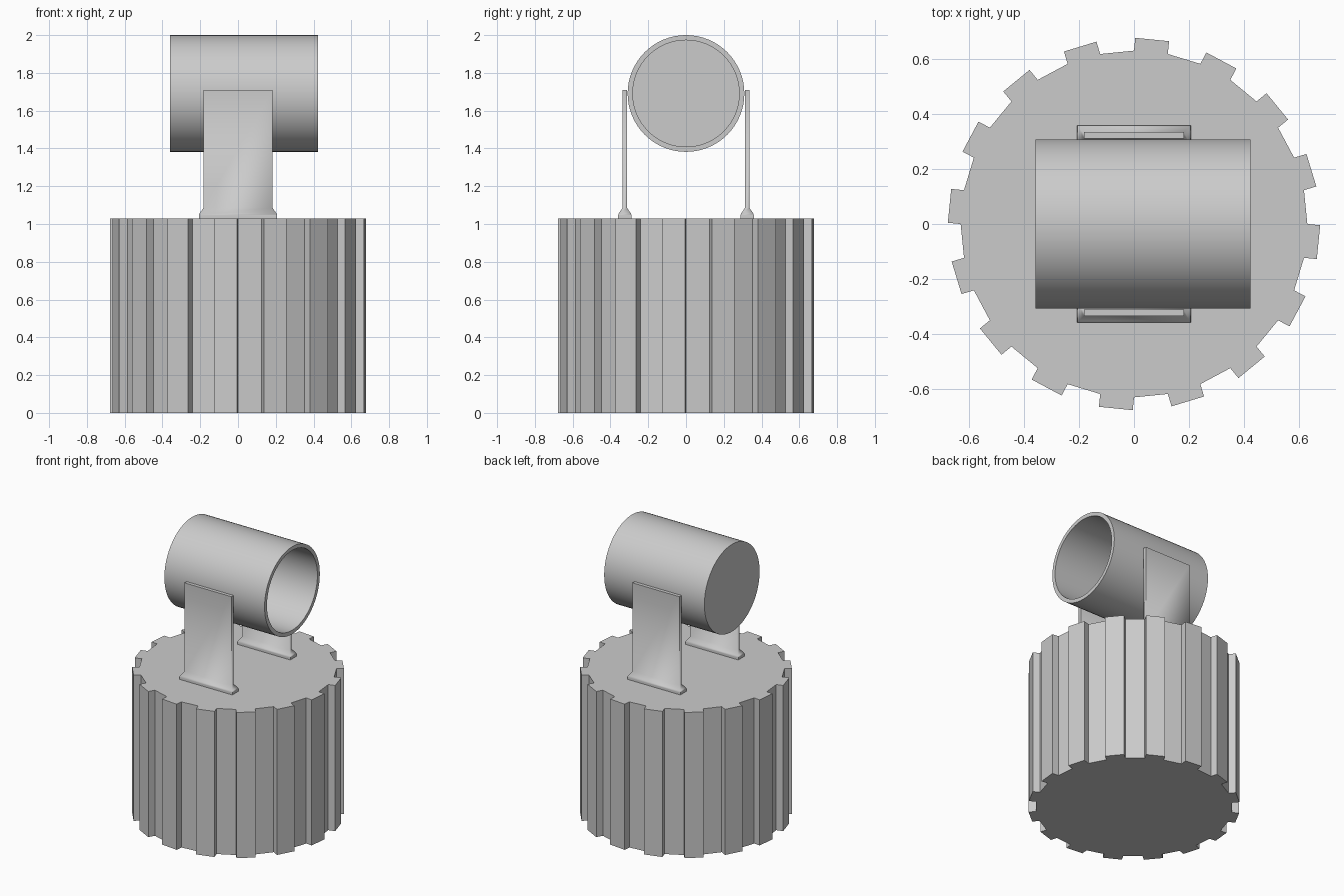
import bpy, bmesh, math
from mathutils import Matrix, Vector

if "Cube" in bpy.data.objects:
    bpy.data.objects.remove(bpy.data.objects["Cube"])


def finish(name, bm, smooth_angle=None):
    bmesh.ops.recalc_face_normals(bm, faces=bm.faces[:])
    me = bpy.data.meshes.new(name)
    bm.to_mesh(me)
    bm.free()
    ob = bpy.data.objects.new(name, me)
    bpy.context.collection.objects.link(ob)
    if smooth_angle is not None:
        bpy.ops.object.select_all(action='DESELECT')
        ob.select_set(True)
        bpy.context.view_layer.objects.active = ob
        bpy.ops.object.shade_smooth_by_angle(angle=math.radians(smooth_angle))
    return ob


# Toothed base: 32-sided drum with every other side pushed outward
TEETH, R, TOOTH, H = 16, 0.632, 0.047, 1.03
bm = bmesh.new()
outline = []
step = math.pi / TEETH
for i in range(TEETH):
    a = math.pi / 2 - 2 * step * i
    p, q = (Vector((R * math.cos(t), R * math.sin(t), 0)) for t in (a, a - step))
    m = a - step / 2
    push = TOOTH * Vector((math.cos(m), math.sin(m), 0))
    outline += [p, p + push, q + push, q]
base = bm.faces.new([bm.verts.new(v) for v in outline])
top = bmesh.ops.extrude_face_region(bm, geom=[base], use_keep_orig=True)
bmesh.ops.translate(bm, vec=(0, 0, H),
                    verts=[g for g in top['geom'] if isinstance(g, bmesh.types.BMVert)])
finish("toothed_base", bm)

# Barrel: horizontal cup, open toward +x
X0, X1, RB, RI, FLOOR, ZC = -0.36, 0.424, 0.309, 0.282, -0.335, 1.691
bm = bmesh.new()
profile = [(X0, 0), (X0, RB), (X1, RB), (X1, RI), (FLOOR, RI), (FLOOR, 0)]
pts = [bm.verts.new((x, 0, r)) for x, r in profile]
edges = [bm.edges.new(e) for e in zip(pts, pts[1:])]
bmesh.ops.spin(bm, geom=pts + edges, cent=(0, 0, 0), axis=(1, 0, 0),
               angle=2 * math.pi, steps=64)
bmesh.ops.remove_doubles(bm, verts=bm.verts[:], dist=1e-5)
bmesh.ops.transform(bm, matrix=Matrix.Translation((0, 0, ZC)), verts=bm.verts[:])
finish("barrel", bm, 30)

# Support plates with flared feet: stacked rectangles (z, half width, half thickness)
RINGS = [(1.03, 0.207, 0.035), (1.052, 0.207, 0.035), (1.085, 0.183, 0.012),
         (1.71, 0.183, 0.012)]
for side, name in ((-1, "front_support"), (1, "back_support")):
    bm = bmesh.new()
    rings = [[bm.verts.new((sx * w, side * 0.324 + sy * t, z))
              for sx, sy in ((-1, -1), (1, -1), (1, 1), (-1, 1))]
             for z, w, t in RINGS]
    for lo, hi in zip(rings, rings[1:]):
        for k in range(4):
            n = (k + 1) % 4
            bm.faces.new((lo[k], lo[n], hi[n], hi[k]))
    bm.faces.new(rings[0])
    bm.faces.new(rings[-1])
    # soften the foot rim
    rim = [e for e in bm.edges if all(abs(v.co.z - 1.052) < 1e-4 for v in e.verts)]
    bmesh.ops.bevel(bm, geom=rim, offset=0.006, segments=2, profile=0.5, affect='EDGES')
    finish(name, bm, 80)
